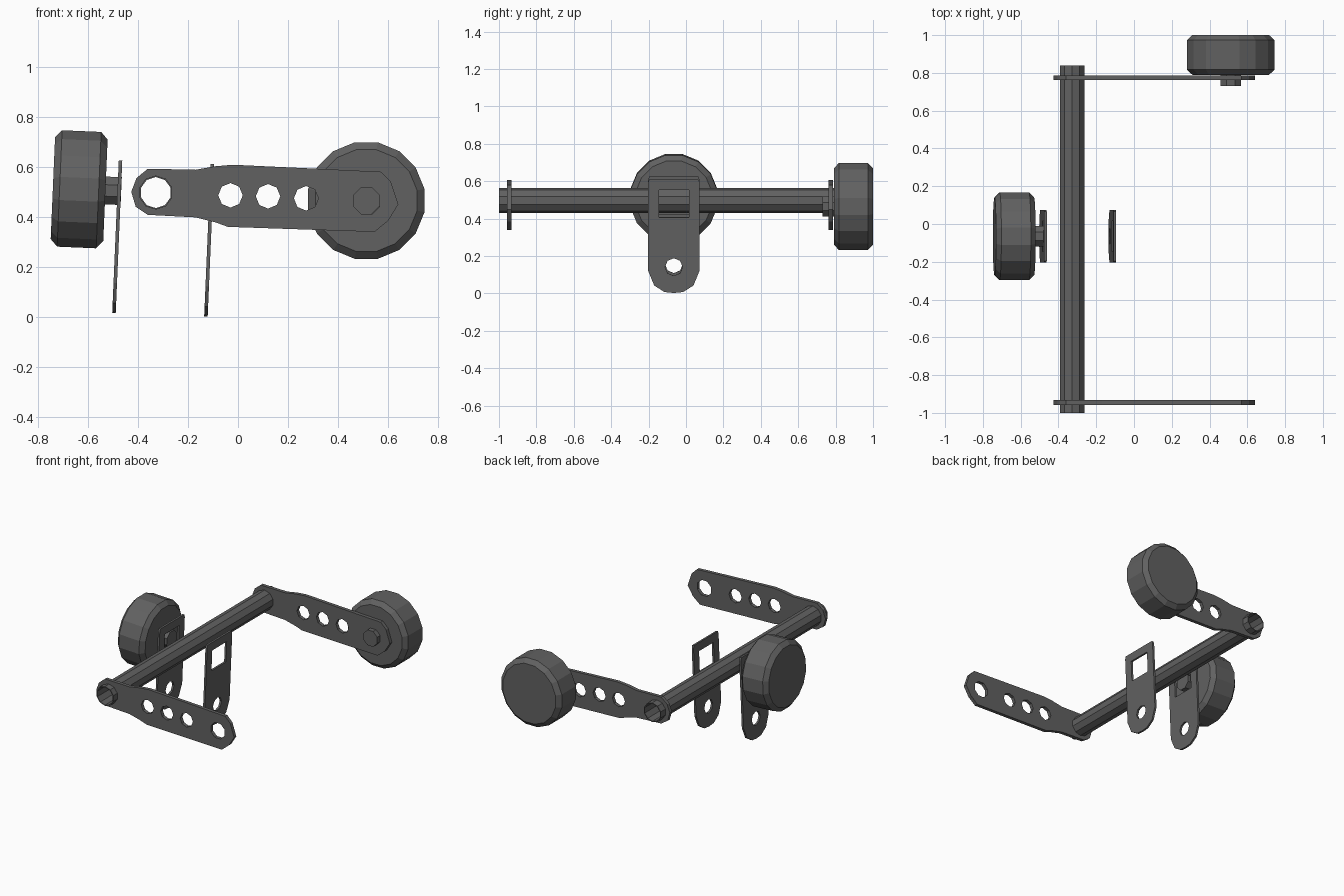
import bpy, bmesh
from math import pi, cos, sin
from mathutils import Matrix, Vector

if "Cube" in bpy.data.objects:
    bpy.data.objects.remove(bpy.data.objects["Cube"])

dark = bpy.data.materials.new("dark_grey")
dark.diffuse_color = (0.12, 0.12, 0.12, 1)
dark.use_nodes = True
dark.node_tree.nodes["Principled BSDF"].inputs["Base Color"].default_value = dark.diffuse_color


def frame(origin, x_axis, y_axis):
    """Matrix from an origin and two in-plane axes."""
    x, y = Vector(x_axis).normalized(), Vector(y_axis).normalized()
    m = Matrix((x, y, x.cross(y))).transposed().to_4x4()
    m.translation = origin
    return m


def ring(cx, cy, r, n=8, start=0.0):
    return [(cx + r * cos(start + 2 * pi * i / n), cy + r * sin(start + 2 * pi * i / n)) for i in range(n)]


def add_object(name, mesh, matrix):
    ob = bpy.data.objects.new(name, mesh)
    ob.matrix_world = matrix
    mesh.materials.clear()
    mesh.materials.append(dark)
    bpy.context.collection.objects.link(ob)
    return ob


def plate(name, loops, thickness, matrix):
    """Flat plate: first loop is the outline, the others are holes."""
    cu = bpy.data.curves.new(name, 'CURVE')
    cu.dimensions, cu.fill_mode, cu.extrude = '2D', 'BOTH', thickness / 2
    for pts in loops:
        sp = cu.splines.new('POLY')
        sp.points.add(len(pts) - 1)
        for p, (x, y) in zip(sp.points, pts):
            p.co = (x, y, 0, 1)
        sp.use_cyclic_u = True
    tmp = bpy.data.objects.new(name + "_curve", cu)
    bpy.context.collection.objects.link(tmp)
    dg = bpy.context.evaluated_depsgraph_get()
    mesh = bpy.data.meshes.new_from_object(tmp.evaluated_get(dg))
    bpy.data.objects.remove(tmp)
    bm = bmesh.new()
    bm.from_mesh(mesh)
    bmesh.ops.remove_doubles(bm, verts=bm.verts, dist=1e-5)
    bmesh.ops.recalc_face_normals(bm, faces=bm.faces)
    bm.to_mesh(mesh)
    bm.free()
    for p in mesh.polygons:
        p.use_smooth = False
    return add_object(name, mesh, matrix)


def lathe(name, profile, n, matrix, closed=False):
    """Turn (radius, height) points about local z; cap the ends unless closed."""
    bm = bmesh.new()
    rings = [[bm.verts.new((x, y, h)) for x, y in ring(0, 0, r, n, pi / n)] for r, h in profile]
    pairs = list(zip(rings, rings[1:] + rings[:1] if closed else rings[1:]))
    for a, b in pairs:
        for i in range(n):
            j = (i + 1) % n
            bm.faces.new((a[i], a[j], b[j], b[i]))
    if not closed:
        bm.faces.new(rings[0])
        bm.faces.new(rings[-1])
    bmesh.ops.recalc_face_normals(bm, faces=bm.faces)
    mesh = bpy.data.meshes.new(name)
    bm.to_mesh(mesh)
    bm.free()
    return add_object(name, mesh, matrix)


# Hollow cross tube
tube_frame = frame((-0.328, 0, 0.497), (1, 0, 0), (0, 0, -1))
lathe("cross_tube", [(0.068, -1.0), (0.068, 0.84), (0.062, 0.84), (0.062, -1.0)], 10, tube_frame, True)

# Side arms with lightening holes
arm = [(-0.426, 0.5), (-0.405, 0.555), (-0.36, 0.592), (-0.17, 0.588), (-0.09, 0.602), (-0.02, 0.608),
       (0.57, 0.58), (0.61, 0.54), (0.64, 0.45), (0.60, 0.385), (0.545, 0.34), (-0.04, 0.36),
       (-0.09, 0.378), (-0.17, 0.398), (-0.36, 0.408), (-0.408, 0.44)]
holes = [ring(-0.328, 0.497, 0.066, 10, pi / 10)]
holes += [ring(x, z, 0.049) for x, z in ((-0.03, 0.486), (0.12, 0.482), (0.272, 0.474))]
holes += [ring(0.513, 0.464, 0.057, 8, pi / 8)]
for name, y in (("front_arm", -0.945), ("rear_arm", 0.775)):
    plate(name, [arm] + holes, 0.024, frame((0, y, 0), (1, 0, 0), (0, 0, 1)))

# Hanging brackets with a square window and a round hole, leaning slightly
up = Vector((0.043, 0, 1))
bracket = [(-0.138, 0.12), (-0.105, 0.04), (-0.05, 0.005), (0, 0), (0.05, 0.005),
           (0.105, 0.04), (0.138, 0.12), (0.138, 0.59), (0.132, 0.608), (-0.132, 0.608),
           (-0.138, 0.59)]
window = [(-0.08, 0.405), (0.08, 0.405), (0.08, 0.55), (-0.08, 0.55)]
for name, x, z in (("inner_bracket", -0.128, 0.003), ("outer_bracket", -0.495, 0.017)):
    plate(name, [bracket, window, ring(0, 0.139, 0.047)], 0.014, frame((x, -0.065, z), (0, 1, 0), up))

# Rollers with chamfered rims, each with a short axle stub
roller = [(0.207, -0.105), (0.237, -0.078), (0.237, 0.078), (0.207, 0.105)]
side = frame((0.512, 0.895, 0.465), (1, 0, 0), (0, 0, 1))
end = frame((-0.634, -0.065, 0.51), (0, 1, 0), up)
lathe("rear_roller", roller, 16, side)
lathe("rear_axle", [(0.058, 0.10), (0.058, 0.165)], 8, side)
lathe("end_roller", roller, 16, end)
lathe("end_axle", [(0.06, 0.10), (0.06, 0.168)], 8, end)
